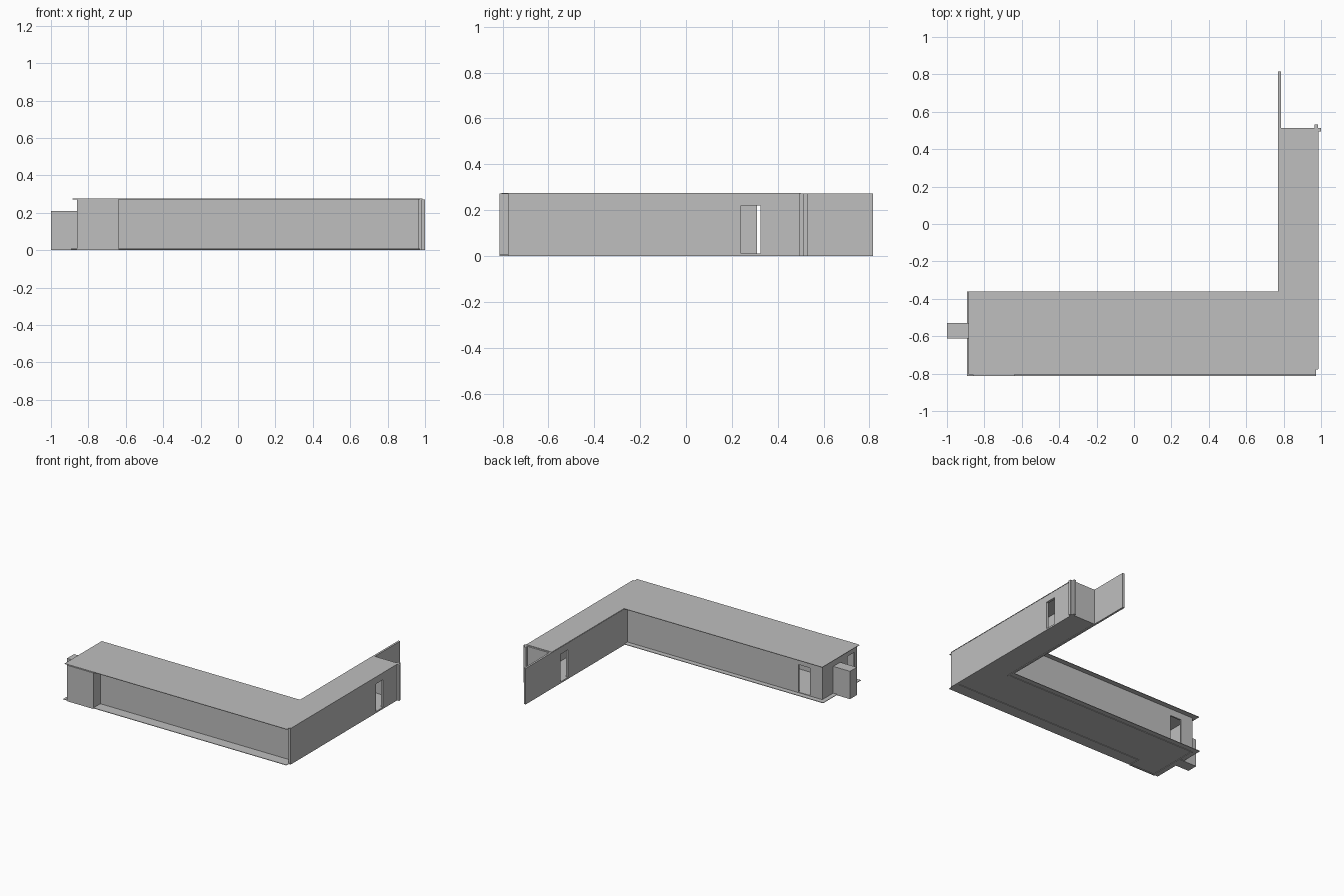
import bpy
import bmesh
from mathutils import Vector

if "Cube" in bpy.data.objects:
    bpy.data.objects.remove(bpy.data.objects["Cube"], do_unlink=True)

# One plain plaster grey for the whole building
GREY = (0.52, 0.52, 0.52, 1.0)
plaster = bpy.data.materials.new("plaster_grey")
plaster.use_nodes = True
plaster.diffuse_color = GREY
bsdf = plaster.node_tree.nodes["Principled BSDF"]
bsdf.inputs["Base Color"].default_value = GREY
bsdf.inputs["Roughness"].default_value = 0.8

WALL_TOP = 0.272
DOOR_BOTTOM, DOOR_TOP = 0.012, 0.22


def extrude_to_object(name, bm, offset):
    """Extrude all flat faces by the offset and store them as an object."""
    extruded = bmesh.ops.extrude_face_region(bm, geom=bm.faces[:], use_keep_orig=True)
    moved = [v for v in extruded["geom"] if isinstance(v, bmesh.types.BMVert)]
    bmesh.ops.translate(bm, verts=moved, vec=offset)
    bmesh.ops.recalc_face_normals(bm, faces=bm.faces[:])
    mesh = bpy.data.meshes.new(name)
    bm.to_mesh(mesh)
    bm.free()
    mesh.materials.append(plaster)
    obj = bpy.data.objects.new(name, mesh)
    bpy.context.collection.objects.link(obj)
    return obj


def slab(name, outline, bottom, top):
    """Flat plate with the given plan outline."""
    bm = bmesh.new()
    bm.faces.new([bm.verts.new((x, y, bottom)) for x, y in outline])
    return extrude_to_object(name, bm, Vector((0, 0, top - bottom)))


def box(name, x0, x1, y0, y1, z0=0.0, z1=WALL_TOP):
    return slab(name, [(x0, y0), (x1, y0), (x1, y1), (x0, y1)], z0, z1)


def door_wall(name, axis, start, end, near, far, door):
    """Wall along the x or y axis with one rectangular doorway."""
    def place(a, z):
        return (a, near, z) if axis == "x" else (near, a, z)

    bm = bmesh.new()
    along = [start, door[0], door[1], end]
    heights = [0.0, DOOR_BOTTOM, DOOR_TOP, WALL_TOP]
    grid = [[bm.verts.new(place(a, z)) for z in heights] for a in along]
    for i in range(3):
        for j in range(3):
            if (i, j) != (1, 1):
                bm.faces.new((grid[i][j], grid[i + 1][j],
                              grid[i + 1][j + 1], grid[i][j + 1]))
    depth = far - near
    offset = Vector((0, depth, 0) if axis == "x" else (depth, 0, 0))
    return extrude_to_object(name, bm, offset)


def corner_plan(left, front, back_edge, right, end):
    """L-shaped plan with a long wing to the side and a short wing to the back."""
    return [(left, front), (0.973, front), (0.973, -0.775), (right, -0.775),
            (right, end), (0.772, end), (0.772, back_edge), (left, back_edge)]


# Floor and roof plates, both reaching past the long walls
slab("floor", corner_plan(-0.893, -0.812, -0.362, 0.980, 0.50), 0.004, 0.008)
slab("roof", corner_plan(-0.886, -0.805, -0.362, 0.986, 0.50), 0.271, 0.275)

# Long wing: recessed front wall and the alcove that steps forward
box("front_wall", -0.645, 0.966, -0.73, -0.718)
box("alcove_front_wall", -0.86, -0.64, -0.813, -0.802)
box("alcove_return_wall", -0.648, -0.64, -0.802, -0.718)
door_wall("back_wall", "x", -0.86, 0.772, -0.412, -0.40, (-0.755, -0.66))
door_wall("left_end_wall", "y", -0.802, -0.412, -0.86, -0.85, (-0.785, -0.70))
box("entry_block", -1.0, -0.855, -0.612, -0.53, 0.0, 0.21)

# Short wing: side walls with offset doorways and the crossing end wall
door_wall("outer_side_wall", "y", -0.777, 0.533, 0.966, 0.984, (0.24, 0.325))
door_wall("inner_side_wall", "y", -0.412, 0.815, 0.77, 0.785, (0.31, 0.40))
box("end_wall", 0.785, 0.966, 0.495, 0.514)
box("end_wall_stub", 0.984, 1.0, 0.495, 0.514)
